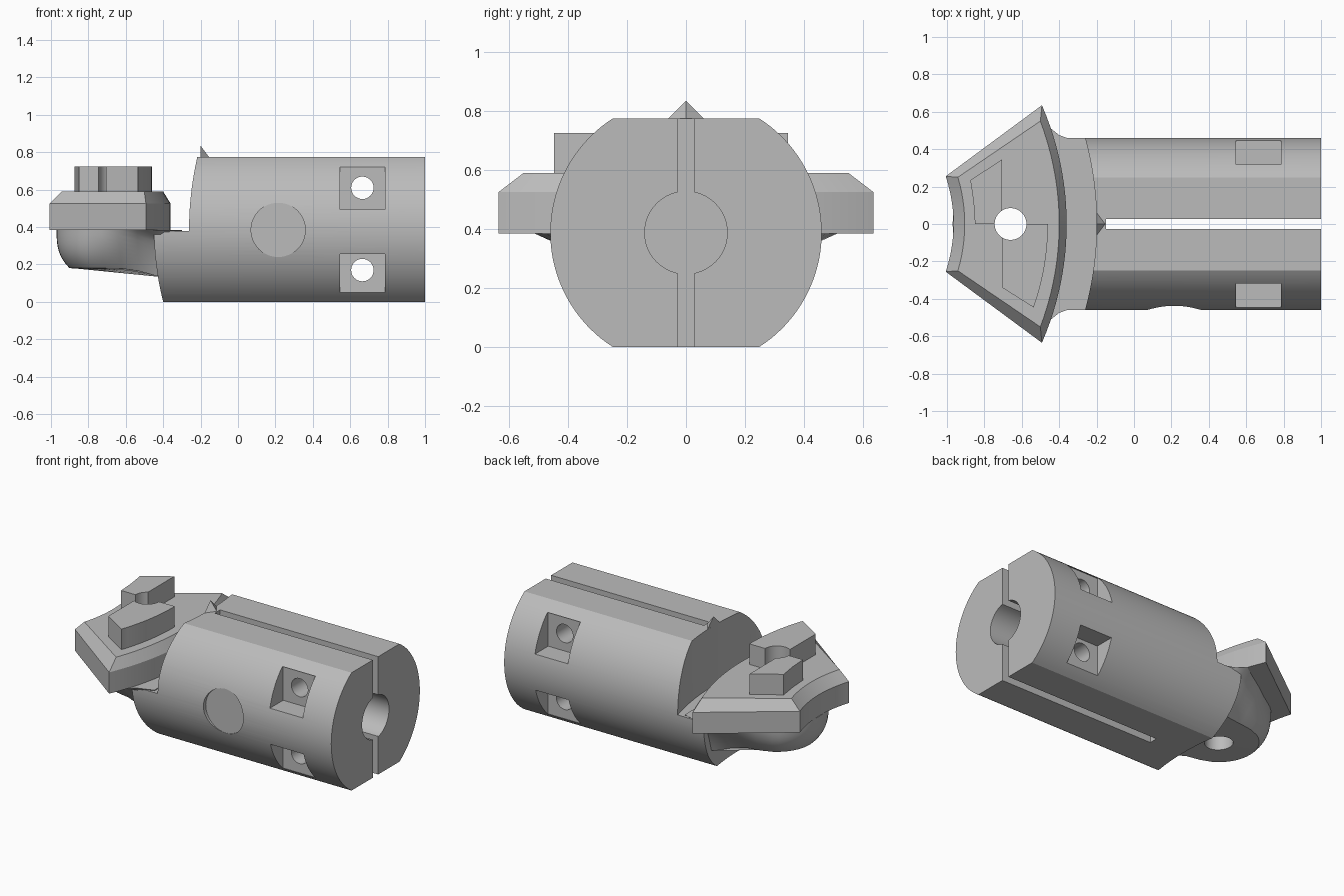
import bpy, bmesh, math
from mathutils import Matrix, Vector

if "Cube" in bpy.data.objects:
    bpy.data.objects.remove(bpy.data.objects["Cube"], do_unlink=True)

grey = bpy.data.materials.new("plain grey")
grey.use_nodes = True
grey.diffuse_color = (0.5, 0.5, 0.5, 1)
grey.node_tree.nodes["Principled BSDF"].inputs["Base Color"].default_value = (0.5, 0.5, 0.5, 1)

AXIS_Z = 0.387      # height of the barrel axis
ARC_X = -1.95       # shared centre of the curved end cuts


def add_object(name, bm):
    bmesh.ops.recalc_face_normals(bm, faces=bm.faces)
    mesh = bpy.data.meshes.new(name)
    bm.to_mesh(mesh)
    bm.free()
    mesh.materials.append(grey)
    obj = bpy.data.objects.new(name, mesh)
    bpy.context.collection.objects.link(obj)
    return obj


def loft(name, rings):
    """Join closed rings of points into a capped solid."""
    bm = bmesh.new()
    loops = [[bm.verts.new(p) for p in ring] for ring in rings]
    for a, b in zip(loops, loops[1:]):
        for i in range(len(a)):
            j = (i + 1) % len(a)
            bm.faces.new((a[i], a[j], b[j], b[i]))
    bm.faces.new(loops[0])
    bm.faces.new(loops[-1])
    return add_object(name, bm)


def prism(name, outline, z0, z1):
    return loft(name, [[(x, y, z) for x, y in outline] for z in (z0, z1)])


def box(x0, x1, y0, y1, z0, z1):
    return prism("cutter", [(x0, y0), (x1, y0), (x1, y1), (x0, y1)], z0, z1)


def cylinder(centre, radius, depth, axis="Z", sides=48):
    turn = {"X": Matrix.Rotation(math.pi / 2, 4, "Y"),
            "Y": Matrix.Rotation(math.pi / 2, 4, "X"), "Z": Matrix()}[axis]
    bm = bmesh.new()
    bmesh.ops.create_cone(bm, cap_ends=True, segments=sides, radius1=radius, radius2=radius,
                          depth=depth, matrix=Matrix.Translation(centre) @ turn)
    return add_object("cutter", bm)


def cut(obj, cutter):
    mod = obj.modifiers.new("cut", "BOOLEAN")
    mod.operation, mod.solver, mod.object = "DIFFERENCE", "EXACT", cutter
    bpy.context.view_layer.objects.active = obj
    bpy.ops.object.modifier_apply(modifier=mod.name)
    bpy.data.objects.remove(cutter, do_unlink=True)


def smooth(obj, degrees=30):
    bpy.ops.object.select_all(action="DESELECT")
    obj.select_set(True)
    bpy.context.view_layer.objects.active = obj
    bpy.ops.object.shade_smooth_by_angle(angle=math.radians(degrees))


def arc(cx, radius, y0, y1, steps=24):
    """Points on the +x side of a circle, running from y0 to y1."""
    ys = [y0 + (y1 - y0) * i / steps for i in range(steps + 1)]
    return [(cx + math.sqrt(radius ** 2 - y * y), y) for y in ys]


# Barrel: round bar with flat top and bottom
R = 0.46
flat = math.asin(AXIS_Z / R)
angles = [-flat + 2 * flat * i / 40 for i in range(41)]
side = [(R * math.cos(a), AXIS_Z + R * math.sin(a)) for a in angles]
section = side + [(-y, z) for y, z in reversed(side)]
barrel = loft("barrel", [[(x, y, z) for y, z in section] for x in (-0.6, 1.0)])

# Curved lower end and taller curved step
cut(barrel, cylinder((ARC_X, 0, 0.4), 1.57, 2, sides=256))
cut(barrel, cylinder((ARC_X, 0, 1.38), 1.75, 2, sides=256))

# Bore and clamping slit
cut(barrel, cylinder((0.85, 0, AXIS_Z), 0.14, 2, "X"))
cut(barrel, box(-0.15, 1.2, -0.028, 0.028, -0.2, 1.0))

# Bolt pockets on both sides with cross holes
for z0, z1, hole in ((0.05, 0.255, 0.17), (0.495, 0.72, 0.61)):
    for s in (-1, 1):
        cut(barrel, box(0.545, 0.785, min(s * 0.31, s * 0.6), max(s * 0.31, s * 0.6), z0, z1))
    cut(barrel, cylinder((0.665, 0, hole), 0.06, 2, "Y", 32))

# Shallow round recess on the front
cut(barrel, cylinder((0.215, -0.535, 0.385), 0.145, 0.2, "Y"))
smooth(barrel)

# Pointer on the top edge
tip = Vector((-0.155, 0, 0.775))
bm = bmesh.new()
base = [bm.verts.new(p) for p in ((-0.2, 0, 0.835), (-0.2, 0.1, 0.735), (-0.2, -0.1, 0.735))]
apex = bm.verts.new(tip)
bm.faces.new(base)
for i in range(3):
    bm.faces.new((base[i], base[(i + 1) % 3], apex))
add_object("pointer", bm)

# Neck: round foot that widens into the barrel.
# Each entry: top x, top y, bottom x, bottom y, bottom z, roundness
half = []
for i in range(9):
    a = math.radians(180 - 7.5 * i)
    half.append((-0.66 + 0.31 * math.cos(a), 0.31 * math.sin(a),
                 -0.66 + 0.24 * math.cos(a), 0.24 * math.sin(a), 0.18, 3.0))
half += [(-0.73, 0.325, -0.71, 0.235, 0.18, 2.2), (-0.64, 0.39, -0.62, 0.25, 0.178, 1.4),
         (-0.54, 0.455, -0.53, 0.275, 0.165, 0.8), (-0.45, 0.515, -0.44, 0.32, 0.14, 0.5),
         (-0.40, 0.475, -0.38, 0.34, 0.13, 0.6), (-0.30, 0.44, -0.30, 0.34, 0.13, 1.0)]
rings = []
for k in range(13):
    h = 1 - math.cos(math.pi / 2 * k / 12)
    ring = []
    for tx, ty, bx, by, bz, power in half:
        s = 1 - (1 - h) ** power
        ring.append((bx + (tx - bx) * s, by + (ty - by) * s, bz + (0.385 - bz) * h))
    rings.append(ring + [(x, -y, z) for x, y, z in reversed(ring[1:])])
neck = loft("neck", rings)

# Fan plate with bevelled rim
lower = arc(ARC_X, 1.59, -0.635, 0.635) + arc(-1.765, 0.8, 0.255, -0.255, 12)
upper = arc(ARC_X, 1.55, -0.55, 0.55) + arc(-1.775, 0.87, 0.25, -0.25, 12)
plate = loft("fan_plate", [[(x, y, z) for x, y in outline]
                           for outline, z in ((lower, 0.385), (lower, 0.525), (upper, 0.59))])

# Two offset keys on the plate
inner_key = prism("inner_key", [(-0.85, 0), (-0.705, 0), (-0.705, 0.345), (-0.875, 0.235),
                                (-0.858, 0.12)], 0.58, 0.725)
outer_key = prism("outer_key", [(-0.705, 0)] + [(-0.705, -0.34), (-0.535, -0.447)]
                  + arc(-1.8, 1.34, -0.44, 0, 12), 0.58, 0.725)

# Screw hole through the neck, plate and keys
for part in (neck, plate, inner_key, outer_key):
    cut(part, cylinder((-0.66, 0, 0.4), 0.085, 2))
    smooth(part)
